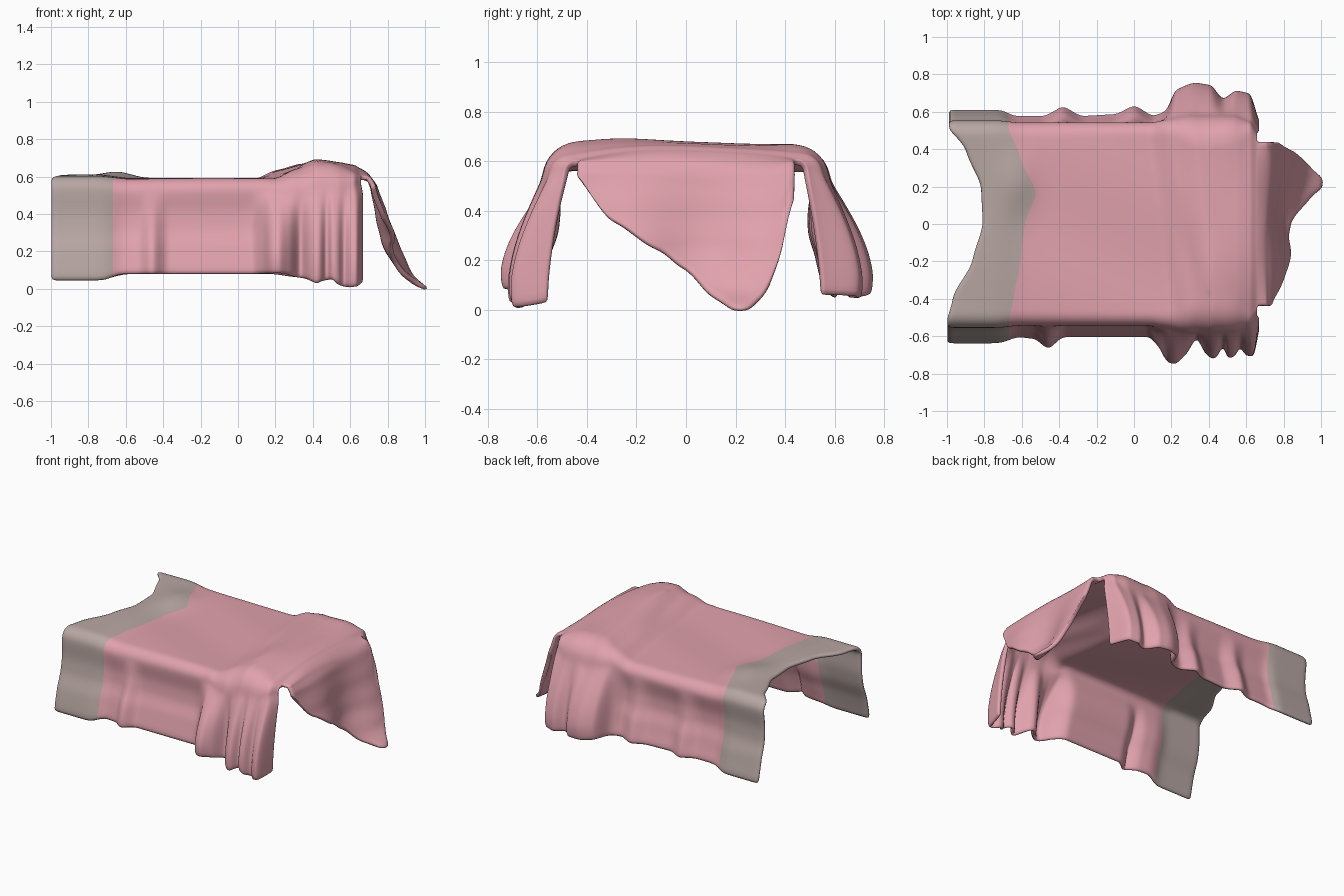
import bpy, bmesh, math

if "Cube" in bpy.data.objects:
    bpy.data.objects.remove(bpy.data.objects["Cube"])

def curve(pts):
    """Eased interpolation through (position, value) points."""
    def f(x):
        if x <= pts[0][0]:
            return pts[0][1]
        for (a, p), (b, q) in zip(pts, pts[1:]):
            if x <= b:
                t = (x - a) / (b - a)
                t = 0.5 * t + 0.5 * t * t * (3 - 2 * t)
                return p + (q - p) * t
        return pts[-1][1]
    return f

def material(name, rgb):
    m = bpy.data.materials.new(name)
    m.diffuse_color = (*rgb, 1)
    m.use_nodes = True
    m.node_tree.nodes["Principled BSDF"].inputs["Base Color"].default_value = m.diffuse_color
    return m

# outlines across the bed (by y)
head_x = curve([(-.53, -1), (-.4, -.97), (-.2, -.865), (0, -.81), (.2, -.82), (.4, -.9), (.53, -.99)])
band_x = curve([(-.54, -.665), (-.4, -.64), (-.2, -.605), (0, -.585), (.17, -.52), (.35, -.6), (.54, -.67)])
flap_z = curve([(-.47, .57), (-.3, .36), (-.1, .24), (0, .17), (.1, .065), (.19, .01), (.25, .01),
                (.32, .07), (.38, .2), (.42, .4), (.47, .55)])
flap_x = curve([(0, 1.04), (.03, .97), (.1, .9), (.25, .825), (.4, .78), (.55, .74), (.61, .705), (.65, .66)])

# outward folds of the hanging sides (by x)
folds = {
    -1: curve([(-1, .03), (-.72, .03), (-.62, .005), (-.53, .015), (-.46, .075), (-.38, .005), (.08, .005),
               (.13, .06), (.175, .145), (.22, .145), (.27, .09), (.335, -.02), (.38, .07), (.41, .1),
               (.44, .1), (.475, .03), (.5, .1), (.535, .095), (.565, .05), (.595, .11), (.635, .13), (.66, .03)]),
    1: curve([(-1, 0), (-.7, 0), (-.65, -.025), (-.48, -.025), (-.38, .03), (-.28, -.025), (-.1, -.015),
              (0, .035), (.1, -.02), (.17, .0), (.22, .11), (.33, .135), (.41, .125), (.475, .05),
              (.55, .1), (.61, .11), (.66, .02)]),
}
hems = {
    -1: curve([(-1, .045), (-.72, .045), (-.62, .08), (.25, .08), (.33, .06), (.42, .025), (.49, .05),
               (.58, .005), (.64, .01), (.66, .03)]),
    1: curve([(-1, .05), (-.72, .05), (-.6, .08), (.15, .08), (.3, .06), (.55, .045), (.66, .06)]),
}
half_width = curve([(-1, .555), (-.72, .555), (-.62, .545), (.1, .545), (.3, .585), (.54, .58), (.62, .55), (.66, .49)])
corner = curve([(-.7, .08), (.15, .07), (.35, .16), (.55, .14), (.66, .05)])
hump = curve([(.15, 0), (.27, .05), (.4, .085), (.55, .08), (.62, .07), (.66, .05)])
band_puff = curve([(-.75, 1), (-.58, 0)])
end_sag = curve([(.5, 0), (.66, .035)])
# side profile below the corner: tucked under the mattress edge, then flared
flare = curve([(0, 0), (.25, -.015), (.45, -.008), (.7, .03), (1, .06)])
gathered = curve([(.05, 0), (.2, 1)])

def top_z(x, y):
    z = .588 + hump(x + .12 * (y + .1) if x < .4 else x)
    # raised dome near the front foot corner
    z += .022 * math.exp(-((x - .42) / .13) ** 2 - ((y + .28) / .2) ** 2)
    # soft crease running across the top
    z -= .012 * math.exp(-((x - .24 + .18 * y) / .05) ** 2 - ((y + .1) / .25) ** 2)
    # foot edge sags toward its corners
    z -= end_sag(x) * (abs(y) / .46) ** 3
    # puffy turned-down band
    z += .02 * band_puff(x)
    z += .035 * math.exp(-((x + .63) / .1) ** 2 - ((y - .22) / .16) ** 2)
    return z + .004 * math.sin(9 * y + 4 * x)

TOP, ARC, SIDE = 17, 5, 11
ROWS = TOP + ARC + SIDE
BAND, BODY, FLAP = 8, 66, 18

def section(x, j):
    """Point (y, z) of the draped cross-section for signed row j."""
    s, k = (1 if j >= 0 else -1), abs(j)
    w, r = half_width(x), corner(x)
    if k <= TOP:
        y = s * (w - r) * k / TOP
        return y, top_z(x, y)
    z = top_z(x, s * (w - r))
    if k <= TOP + ARC:
        a = (k - TOP) / ARC * math.pi / 2
        return s * (w - r + r * math.sin(a)), z - r + r * math.cos(a)
    d = (k - TOP - ARC) / SIDE
    # folds swell quickly below the corner and tuck back slightly at the hem
    swell = math.sin(min(1, d * 1.2) * math.pi / 2) - .12 * max(0, d - .85) / .15
    g = gathered(x)
    y = w + g * .045 * d + (1 - g) * flare(d) + folds[s](x) * swell
    return s * y, (z - r) * (1 - d) + hems[s](x) * d

# blanket sheet: band columns, body columns, then the flap at the foot
bm = bmesh.new()
grid = {}
for j in range(-ROWS, ROWS + 1):
    yn = max(-.54, min(.54, .54 * j / (TOP + 2)))
    x0, x1 = head_x(yn), band_x(yn)
    for i in range(BAND + BODY + 1):
        if i <= BAND:
            x = x0 + (x1 - x0) * i / BAND
        else:
            x = x1 + (.66 - x1) * (1 - (1 - (i - BAND) / BODY) ** 1.35)
        y, z = section(x, j)
        # hanging end bellies out a little past the foot edge
        out = .012 * max(0, (x - .55) / .11) * (abs(j) > TOP + ARC)
        grid[i, j] = bm.verts.new((x + out, y, z))
last = BAND + BODY
for j in range(-TOP, TOP + 1):
    p = grid[last, j].co
    end = flap_z(p.y)
    for i in range(1, FLAP + 1):
        t = i / FLAP
        z = p.z + (end - p.z) * t
        drop = max(0, .61 - z)
        x = flap_x(z) + .09 * drop * math.sin(11 * p.y + 4) * min(1, z * 4)
        grid[last + i, j] = bm.verts.new((x, p.y, z))
for (i, j) in list(grid):
    loop = [(i, j), (i + 1, j), (i + 1, j + 1), (i, j + 1)]
    if all(c in grid for c in loop):
        f = bm.faces.new([grid[c] for c in loop])
        f.smooth = True
        f.material_index = 1 if i < BAND else 0

mesh = bpy.data.meshes.new("blanket")
bm.to_mesh(mesh)
bm.free()
blanket = bpy.data.objects.new("blanket", mesh)
bpy.context.collection.objects.link(blanket)
mesh.materials.append(material("pink cloth", (.75, .36, .415)))
mesh.materials.append(material("grey band", (.475, .385, .365)))

# cloth thickness and soft hems
solid = blanket.modifiers.new("thickness", 'SOLIDIFY')
solid.thickness = .028
solid.offset = -1
sub = blanket.modifiers.new("soften", 'SUBSURF')
sub.levels = sub.render_levels = 1
